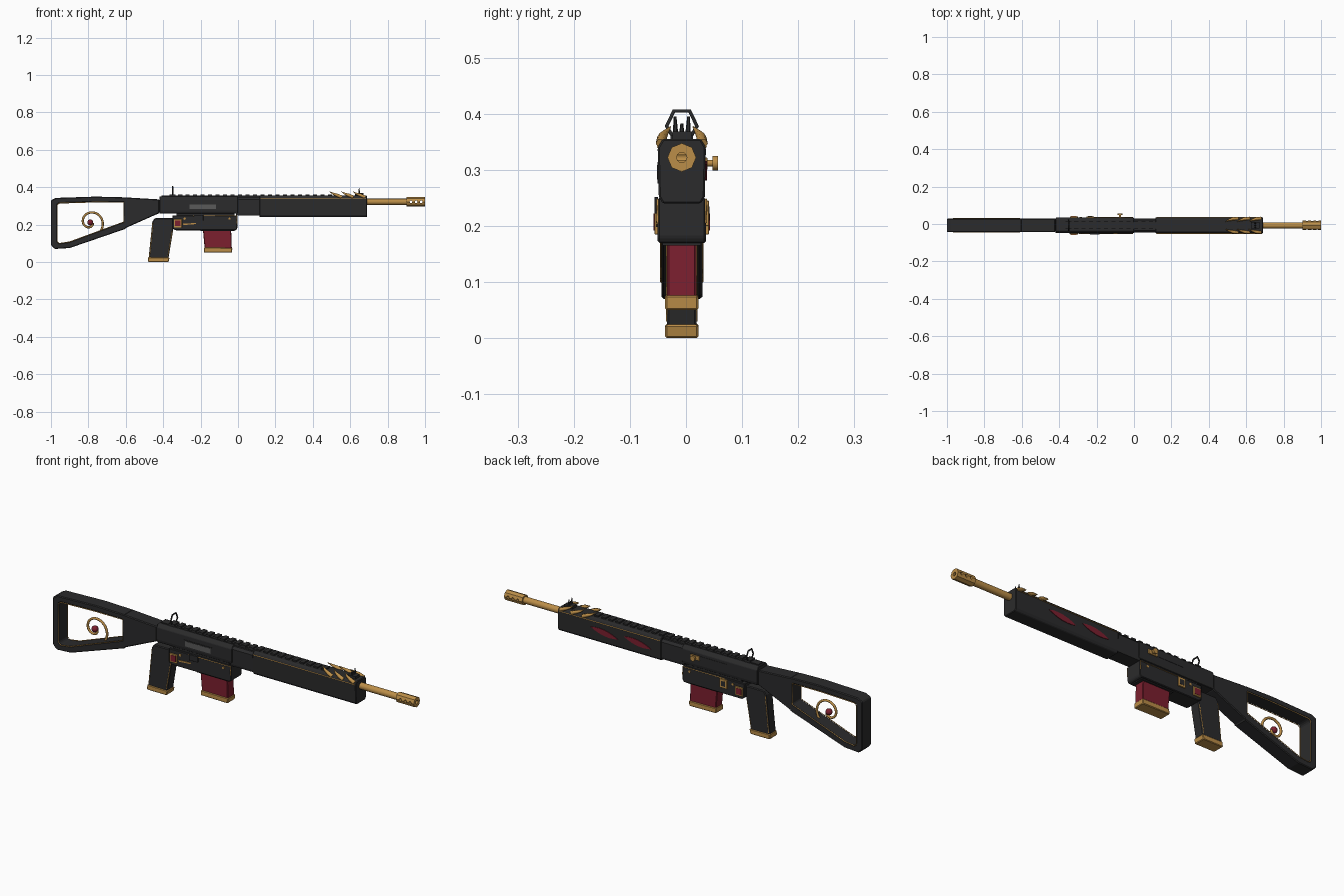
import bpy, bmesh, math
from mathutils import Vector

if "Cube" in bpy.data.objects:
    bpy.data.objects.remove(bpy.data.objects["Cube"], do_unlink=True)

CY = -0.0075  # centre plane of the model


def material(name, rgb):
    m = bpy.data.materials.new(name)
    m.use_nodes = True
    col = (*rgb, 1)
    m.diffuse_color = col
    m.node_tree.nodes["Principled BSDF"].inputs["Base Color"].default_value = col
    return m


BLACK = material("matte black", (0.024, 0.024, 0.025))
GOLD = material("antique gold", (0.50, 0.27, 0.065))
RED = material("deep red", (0.20, 0.014, 0.028))
GREY = material("steel grey", (0.10, 0.10, 0.10))


def finish(name, bm, mat, bevel=0.0):
    bmesh.ops.recalc_face_normals(bm, faces=bm.faces)
    me = bpy.data.meshes.new(name)
    bm.to_mesh(me)
    bm.free()
    me.materials.append(mat)
    ob = bpy.data.objects.new(name, me)
    bpy.context.collection.objects.link(ob)
    if bevel:
        b = ob.modifiers.new("Bevel", 'BEVEL')
        b.width, b.segments, b.limit_method = bevel, 1, 'ANGLE'
    return ob


def prism(name, pts, half, mat, bevel=0.0, y=0.0):
    """Side outline (x, z) given thickness across y."""
    bm = bmesh.new()
    a, b = [[bm.verts.new((x, CY + y + s * half, z)) for x, z in pts] for s in (-1, 1)]
    bm.faces.new(a)
    bm.faces.new(b)
    for i in range(len(pts)):
        j = (i + 1) % len(pts)
        bm.faces.new((a[i], a[j], b[j], b[i]))
    return finish(name, bm, mat, bevel)


def box(name, x0, x1, z0, z1, half, mat, bevel=0.0, y=0.0):
    return prism(name, [(x0, z0), (x1, z0), (x1, z1), (x0, z1)], half, mat, bevel, y)


def frame(name, outer, inner, half, mat, bevel=0.0):
    """Closed side outline with a matching hole."""
    bm = bmesh.new()
    rings = [[bm.verts.new((x, CY + s * half, z)) for x, z in pts]
             for s, pts in ((-1, outer), (1, outer), (1, inner), (-1, inner))]
    for k in range(4):
        p, q = rings[k], rings[(k + 1) % 4]
        for i in range(len(p)):
            j = (i + 1) % len(p)
            bm.faces.new((p[i], p[j], q[j], q[i]))
    return finish(name, bm, mat, bevel)


def section(name, x0, x1, half_pts, mat, bevel=0.0):
    """Symmetric cross-section (y, z), listed bottom to top, run along x."""
    pts = half_pts + [(-y, z) for y, z in reversed(half_pts)]
    bm = bmesh.new()
    a, b = [[bm.verts.new((x, CY + y, z)) for y, z in pts] for x in (x0, x1)]
    bm.faces.new(a)
    bm.faces.new(b)
    for i in range(len(pts)):
        j = (i + 1) % len(pts)
        bm.faces.new((a[i], a[j], b[j], b[i]))
    return finish(name, bm, mat, bevel)


def rod(name, p, q, r, mat, sides=16, r2=None):
    p, q = Vector(p), Vector(q)
    d = q - p
    bm = bmesh.new()
    bmesh.ops.create_cone(bm, cap_ends=True, segments=sides, radius1=r,
                          radius2=r if r2 is None else r2, depth=d.length)
    bmesh.ops.rotate(bm, verts=bm.verts, matrix=d.to_track_quat('Z', 'Y').to_matrix())
    bmesh.ops.translate(bm, verts=bm.verts, vec=(p + q) / 2)
    for f in bm.faces:
        f.smooth = len(f.verts) == 4 and sides > 8
    return finish(name, bm, mat)


def tube(name, pts, r, mat, closed=False, radii=None, res=1):
    cu = bpy.data.curves.new(name, 'CURVE')
    cu.dimensions, cu.bevel_depth, cu.bevel_resolution = '3D', r, res
    cu.use_fill_caps = True
    sp = cu.splines.new('POLY')
    sp.points.add(len(pts) - 1)
    for i, (x, y, z) in enumerate(pts):
        sp.points[i].co = (x, CY + y, z, 1)
        sp.points[i].radius = radii[i] if radii else 1
    sp.use_cyclic_u = closed
    cu.materials.append(mat)
    ob = bpy.data.objects.new(name, cu)
    bpy.context.collection.objects.link(ob)
    return ob


def trim(name, pts, y, closed=False):
    """Thin gold line on both sides."""
    for side, s in (("right", -1), ("left", 1)):
        tube(f"{name}_{side}", [(x, s * y, z) for x, z in pts], 0.0022, GOLD, closed, res=0)


# Stock with open centre and solid neck
outer = [(-1, .09), (-1, .33), (-.975, .343), (-.76, .35), (-.6, .346), (-.6, .178), (-.9, .075), (-.98, .07)]
inner = [(-.967, .11), (-.967, .305), (-.955, .315), (-.76, .321), (-.61, .32), (-.61, .215), (-.9, .108), (-.955, .1)]
frame("stock_frame", outer, inner, .0365, BLACK, .004)
prism("stock_neck", [(-.605, .346), (-.42, .335), (-.42, .262), (-.605, .18)], .0365, BLACK, .004)
trim("stock_hole_trim", inner, .0362, True)

# Scroll ornament inside the stock
scroll = []
for i in range(49):
    t = i / 48
    a = math.radians(-20 - 400 * t)
    r = .014 + .062 * t
    scroll.append((-.79 + r * math.cos(a), 0, .212 + r * math.sin(a)))
tube("stock_scroll", scroll + [(-.765, 0, .145)], .006, GOLD, res=2)
bm = bmesh.new()
bmesh.ops.create_uvsphere(bm, u_segments=16, v_segments=10, radius=.016)
bmesh.ops.translate(bm, verts=bm.verts, vec=(-.79, CY, .212))
for f in bm.faces:
    f.smooth = True
finish("scroll_gem", bm, RED)

# Upper receiver, bridge and handguard
section("upper_receiver", -.42, 0, [(.038, .26), (.041, .275), (.041, .335), (.03, .35)], BLACK, .002)
section("receiver_bridge", -.01, .12, [(.036, .25), (.038, .26), (.038, .335), (.028, .347)], BLACK)
section("handguard", .115, .69, [(.034, .24), (.041, .252), (.043, .34), (.034, .355)], BLACK, .003)
trim("handguard_trim", [(.12, .341), (.685, .341)], .0425)

# Top rail and its teeth
box("top_rail", -.41, .68, .345, .355, .018, BLACK)
for i in range(21):
    x = -.32 + i * .04
    box(f"rail_tooth_{i}", x, x + .022, .353, .362, .02, BLACK)

# Barrel and vented muzzle
rod("barrel", (.68, CY, .322), (.91, CY, .322), .0165, GOLD)
muzzle = rod("muzzle", (.9, CY, .322), (1, CY, .322), .0255, GOLD, 8)
cutters = [rod("bore_cutter", (.93, CY, .322), (1.1, CY, .322), .009, GOLD)]
for x in (.925, .952, .979):
    cutters.append(rod("vent_cutter", (x, CY - .1, .322), (x, CY + .1, .322), .007, GOLD, 12))
bpy.context.view_layer.objects.active = muzzle
for c in cutters:
    m = muzzle.modifiers.new("Cut", 'BOOLEAN')
    m.operation, m.object, m.solver = 'DIFFERENCE', c, 'EXACT'
    bpy.ops.object.modifier_apply(modifier=m.name)
    bpy.data.objects.remove(c, do_unlink=True)

# Rear ring sight and front sight posts
ring = [(-.012, .352), (-.027, .378), (-.014, .405), (.014, .405), (.027, .378), (.012, .352)]
tube("rear_sight_ring", [(-.35, y, z) for y, z in ring], .004, BLACK, True)
box("rear_sight_base", -.365, -.335, .347, .362, .02, BLACK)
box("front_sight_base", .625, .67, .35, .368, .017, BLACK)
for y, top in ((-.011, .395), (0, .383), (.011, .395)):
    rod("front_sight_post", (.648, CY + y, .362), (.648, CY + y * 1.1, top), .005, BLACK, 6, .0025)

# Curved claws on the front shoulders
for s in (-1, 1):
    for i in range(3):
        x = .49 + i * .062
        tube(f"claw_{i}", [(x + .065, s * .037, .347), (x + .04, s * .035, .358),
                           (x + .018, s * .029, .366), (x, s * .02, .377)],
             .0095, GOLD, radii=[1, .95, .6, .1])

# Lower receiver
prism("lower_receiver", [(-.35, .18), (-.335, .17), (-.01, .17), (-.004, .18), (-.004, .25), (-.35, .25)],
      .043, BLACK, .003)
box("receiver_link", -.33, -.02, .245, .268, .034, BLACK)
box("magazine_well", -.2, -.02, .165, .2, .034, BLACK)
trim("lower_receiver_trim", [(-.24, .247), (-.006, .247), (-.006, .205)], .043)

# Grip with gold cap and edge lines
prism("grip", [(-.458, .215), (-.445, .235), (-.345, .235), (-.345, .18), (-.372, .02), (-.478, .02)],
      .0265, BLACK, .004)
prism("grip_cap", [(-.482, .002), (-.474, 0), (-.372, 0), (-.366, .024), (-.48, .026)], .0295, GOLD, .003)
trim("grip_rear_trim", [(-.454, .21), (-.472, .03)], .0258)
trim("grip_front_trim", [(-.352, .165), (-.376, .03)], .0258)

# Magazine
prism("magazine", [(-.188, .18), (-.037, .18), (-.033, .07), (-.178, .07)], .026, RED, .003)
prism("magazine_base", [(-.183, .052), (-.032, .05), (-.03, .076), (-.181, .078)], .0295, GOLD, .003)

# Gem badges, pins and selector on both sides
for side, s in (("right", -1), ("left", 1)):
    box(f"badge_frame_{side}", -.343, -.3, .185, .229, .003, GOLD, .001, s * .0455)
    box(f"badge_gem_{side}", -.336, -.307, .192, .222, .001, RED, 0, s * .049)
    for x in (-.045, -.285):
        rod(f"pin_{side}", (x, CY + s * .04, .232), (x, CY + s * .046, .232), .006, GOLD, 12)

# Right side: ejection port, selector lever
box("port_frame", -.265, -.11, .276, .314, .001, BLACK, 0, -.042)
box("ejection_port", -.258, -.117, .283, .309, .0015, GREY, 0, -.0425)
prism("selector_lever", [(-.295, .205), (-.29, .198), (-.225, .203), (-.225, .209)], .002, GOLD, 0, -.044)
box("bolt_catch", -.235, -.185, .222, .252, .003, BLACK, .001, -.0455)

# Left side: release plate, charging knob, red leaf slits
box("release_plate", -.255, -.215, .2, .245, .003, GOLD, .001, .0455)
box("release_plate_inset", -.247, -.223, .21, .235, .001, BLACK, 0, .0485)
box("charging_slot", -.25, -.05, .303, .322, .001, BLACK, 0, .0415)
box("charging_mount", -.1, -.05, .3, .322, .003, GOLD, .001, .0425)
rod("charging_stem", (-.075, CY + .03, .312), (-.075, .05, .312), .006, GOLD, 12)
rod("charging_knob", (-.075, .047, .312), (-.075, .057, .312), .013, GOLD, 12)
for x in (.43, .245):
    leaf = []
    for k in range(16):
        a = k * math.tau / 16
        u = math.cos(a)
        leaf.append((x + .075 * u, .298 + .012 * u + .015 * math.sin(a) * abs(math.sin(a))))
    prism("leaf_slit", leaf, .002, RED, 0, .0425)
